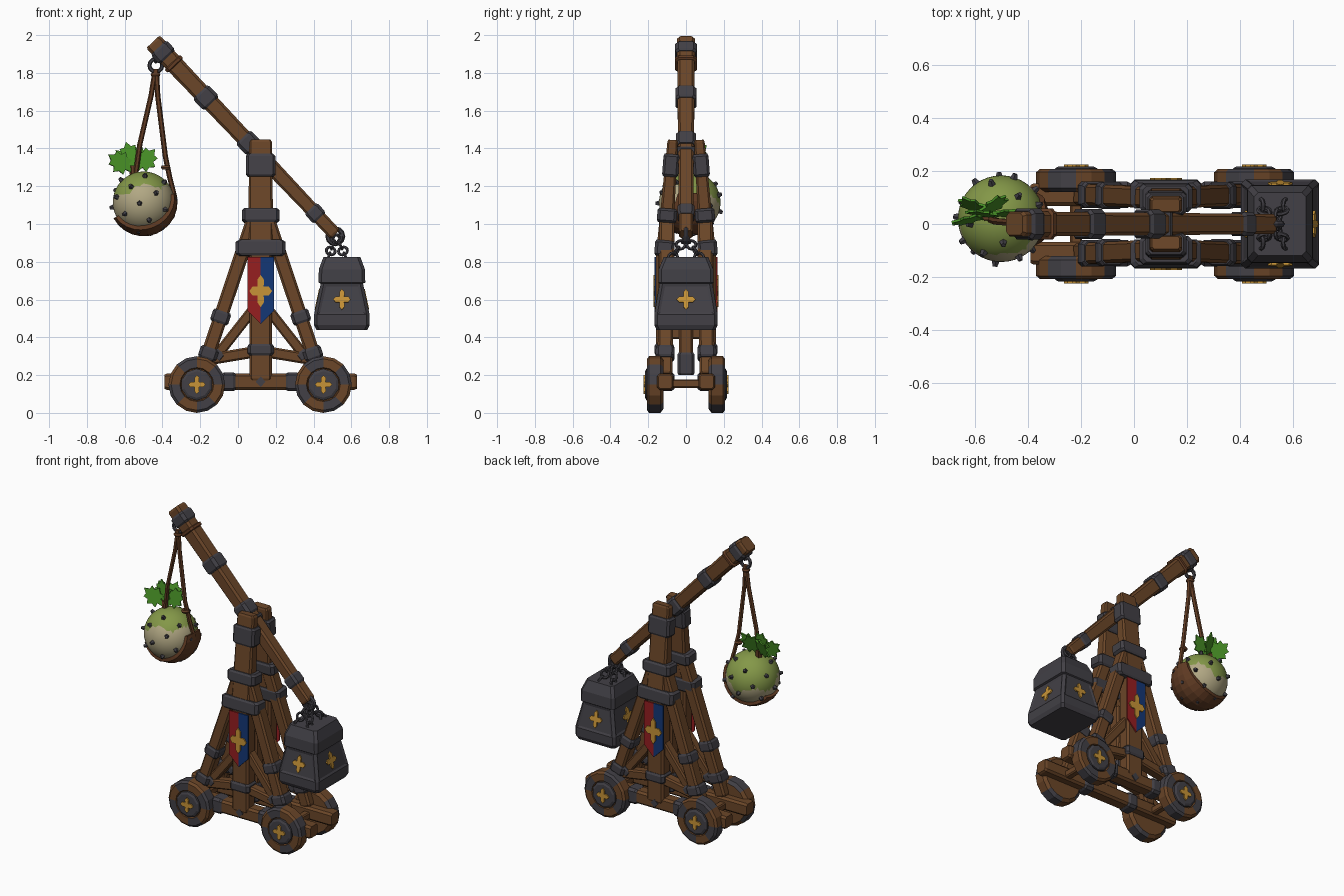
import bpy, bmesh, math, random
from mathutils import Vector as V

if "Cube" in bpy.data.objects:
    bpy.data.objects.remove(bpy.data.objects["Cube"])

random.seed(4)
X, Y, Z = V((1, 0, 0)), V((0, 1, 0)), V((0, 0, 1))


def material(name, r, g, b):
    m = bpy.data.materials.new(name)
    lin = [((c / 255 + 0.055) / 1.055) ** 2.4 for c in (r, g, b)]
    m.diffuse_color = (*lin, 1)
    m.use_nodes = True
    m.node_tree.nodes["Principled BSDF"].inputs["Base Color"].default_value = m.diffuse_color
    return m


WOOD = material("wood brown", 107, 70, 40)
IRON = material("dark iron", 66, 64, 70)
GOLD = material("gold", 200, 148, 55)
RED = material("banner red", 150, 30, 32)
BLUE = material("banner blue", 20, 55, 118)
LEAF = material("leaf green", 72, 145, 38)
SKIN = material("root green", 132, 152, 72)
PALE = material("root beige", 178, 168, 132)
ROPE = material("rope brown", 98, 60, 36)


def finish(bm, name, *mats):
    bmesh.ops.recalc_face_normals(bm, faces=bm.faces)
    me = bpy.data.meshes.new(name)
    bm.to_mesh(me)
    bm.free()
    for m in mats:
        me.materials.append(m)
    ob = bpy.data.objects.new(name, me)
    bpy.context.collection.objects.link(ob)
    return ob


def loft_bm(sections):
    bm = bmesh.new()
    rings = [[bm.verts.new(p) for p in s] for s in sections]
    n = len(rings[0])
    for a, b in zip(rings, rings[1:]):
        for i in range(n):
            bm.faces.new((a[i], a[(i + 1) % n], b[(i + 1) % n], b[i]))
    bm.faces.new(rings[0])
    bm.faces.new(rings[-1])
    return bm


def octagon(hw, hd, c):
    return [(hw, -hd + c), (hw, hd - c), (hw - c, hd), (c - hw, hd),
            (-hw, hd - c), (-hw, c - hd), (c - hw, -hd), (hw - c, -hd)]


def beam(name, p0, p1, w, d, mat=WOOD, w1=None, d1=None):
    """Chamfered beam; w lies in the xz plane, d lies along y."""
    p0, p1 = V(p0), V(p1)
    a = (p1 - p0).normalized()
    side = Z if abs(a.y) > 0.9 else Y
    v = (side - a * side.dot(a)).normalized()
    u = a.cross(v)
    w1, d1, L = w1 or w, d1 or d, (p1 - p0).length
    e = min(0.012, L * 0.2)
    secs = []
    for t, s in ((0, 0.86), (e / L, 1), (1 - e / L, 1), (1, 0.86)):
        hw, hd = (w + (w1 - w) * t) * s / 2, (d + (d1 - d) * t) * s / 2
        secs.append([p0.lerp(p1, t) + u * q + v * r for q, r in octagon(hw, hd, min(hw, hd) * 0.3)])
    return finish(loft_bm(secs), name, mat)


def band(name, p0, p1, t, length, w, d, mat=IRON):
    p0, p1 = V(p0), V(p1)
    a = (p1 - p0).normalized() * length / 2
    c = p0.lerp(p1, t)
    return beam(name, c - a, c + a, w, d, mat)


def plate(name, pts, o, u, v, mat, thick=0.008):
    u, v = V(u).normalized(), V(v).normalized()
    n = u.cross(v) * thick
    base = [V(o) + u * a + v * b for a, b in pts]
    return finish(loft_bm([base, [p + n for p in base]]), name, mat)


def emblem(name, o, u, v, sx, sy):
    arm = [(-.28, .72), (0, 1), (.28, .72), (.27, .27)]
    pts = []
    for k in range(4):
        for x, y in arm:
            for _ in range(k):
                x, y = y, -x
            pts.append((x * sx, y * sy))
    plate(name, pts, o, u, v, GOLD)


def tube(name, pts, r, mat):
    secs = [[V(p) + V((math.cos(k * math.pi / 3), math.sin(k * math.pi / 3), 0)) * r for k in range(6)] for p in pts]
    return finish(loft_bm(secs), name, mat)


def ring(name, loc, normal, R, r, mat=IRON, stretch=1):
    bpy.ops.mesh.primitive_torus_add(major_segments=12, minor_segments=6, major_radius=R, minor_radius=r, location=loc)
    ob = bpy.context.object
    ob.name = name
    ob.scale.x = stretch
    ob.rotation_euler = V(normal).to_track_quat('Z', 'X').to_euler()
    ob.data.materials.append(mat)
    return ob


def wheel(name, x, s):
    c = V((x, s * 0.165, 0.15))
    def circle(r, y, n):
        return [c + V((r * math.sin(2 * math.pi * k / n), s * y, r * math.cos(2 * math.pi * k / n))) for k in range(n)]
    prof = [(.03, -.045), (.13, -.045), (.15, -.03), (.15, .03), (.136, .042), (.09, .042), (.085, .03)]
    bm = loft_bm([circle(r, y, 16) for r, y in prof])
    for f in bm.faces:                      # iron plates alternate with wood round the rim
        q = f.calc_center_median() - c
        k = int((math.atan2(q.x, q.z) % (2 * math.pi)) / (math.pi / 8))
        f.material_index = 1 if (k // 2) % 2 and math.hypot(q.x, q.z) > 0.1 else 0
    finish(bm, name, WOOD, IRON)
    finish(loft_bm([circle(r, y, 10) for r, y in ((.084, .02), (.084, .044), (.07, .051))]), name + "_hub", IRON)
    emblem(name + "_emblem", c + Y * s * 0.051, X * -s, Z, .046, .05)


# Frame, wheels and banners, front and back
CX = 0.12
for s, tag in ((-1, "front"), (1, "back")):
    yb = s * 0.11
    a, b = (-0.39, yb, 0.165), (0.63, yb, 0.165)
    beam(tag + "_base_beam", a, b, 0.085, 0.085)
    for t in (0.335, 0.665):
        band(tag + "_base_band", a, b, t, 0.07, 0.1, 0.1)
    plate(tag + "_base_bolt", [(0, .028), (.026, 0), (0, -.028), (-.026, 0)], (CX, s * 0.151, 0.165), X * -s, Z, IRON)
    beam(tag + "_lower_post", (CX, s * .115, .17), (CX, s * .115, .9), .12, .085)
    u0, u1 = (CX, s * .115, .85), (CX, s * .07, 1.445)
    beam(tag + "_upper_post", u0, u1, .135, .085, WOOD, .12, .055)
    for z, h, w, d in ((.872, .085, .265, .105), (1.045, .075, .2, .105), (1.31, .12, .155, .085)):
        band(tag + "_tower_band", u0, u1, (z - .85) / .595, h, w, d)
    band(tag + "_post_foot_band", (CX, s * .115, 0), (CX, s * .115, 1), .335, .06, .14, .105)
    for m, side in ((-1, "left"), (1, "right")):
        q = lambda dx, y, z: (CX + m * dx, s * y, z)
        l0, l1 = q(.315, .112, .2), q(.04, .1, 1.02)
        beam(f"{tag}_{side}_leg", l0, l1, .075, .08)
        band(f"{tag}_{side}_leg_low_band", l0, l1, .14, .065, .1, .1)
        band(f"{tag}_{side}_leg_mid_band", l0, l1, .375, .065, .1, .1)
        b0, b1 = q(.25, .105, .28), q(.03, .105, .56)
        beam(f"{tag}_{side}_inner_brace", b0, b1, .055, .06)
        band(f"{tag}_{side}_brace_band", b0, b1, .1, .05, .075, .08)
        beam(f"{tag}_{side}_tie_beam", q(.26, .11, .285), q(0, .11, .328), .06, .065)
        wheel(f"{tag}_{side}_wheel", CX + m * .335 - .003, s)
    # Two-colour pointed banner
    o = (CX, s * .158, .64)
    plate(tag + "_banner_red", [(-.07, .185), (0, .185), (0, -.17), (-.07, -.1)], o, X * -s, Z, RED)
    plate(tag + "_banner_blue", [(0, .185), (.07, .185), (.07, -.1), (0, -.17)], o, X * -s, Z, BLUE)
    emblem(tag + "_banner_emblem", (CX, s * .165, .645), X * -s, Z, .06, .085)

# Cross members
for x in (-0.218, 0.452):
    beam("axle", (x, -.17, .155), (x, .17, .155), .045, .045)
beam("post_tie", (CX, -.1, .42), (CX, .1, .42), .06, .06)
beam("centre_post", (CX, 0, .24), (CX, 0, .7), .08, .075)
band("centre_post_foot", (CX, 0, .2), (CX, 0, .7), .12, .12, .1, .09)
beam("arm_pivot", (CX, -.085, 1.385), (CX, .085, 1.385), .05, .05, IRON)

# Throwing arm with iron bands
A0, A1 = (-.45, 0, 1.965), (.515, 0, .945)
beam("throwing_arm", A0, A1, .1, .095, WOOD, .07, .075)
for t, L, w in ((.055, .07, .115), (.29, .085, .112), (.525, .085, .108), (.89, .07, .09)):
    band("arm_band", A0, A1, t, L, w, w)
band("arm_rope_wrap", A0, A1, .115, .025, .115, .115, ROPE)

# Counterweight: flared iron chest with lid
prof = [(.44, .135, .155), (.465, .147, .168), (.52, .147, .168), (.685, .112, .14),
        (.69, .124, .147), (.76, .122, .145), (.825, .098, .118)]
bm = loft_bm([[V((.55 + x, y, z)) for x, y in octagon(hx, hy, .016)] for z, hx, hy in prof])
bm.normal_update()
panels = [f for f in bm.faces if .59 < f.calc_center_median().z < .62 and f.calc_area() > .02]
bmesh.ops.recalc_face_normals(bm, faces=bm.faces)
bmesh.ops.inset_individual(bm, faces=panels, thickness=.02, depth=-.006)
finish(bm, "counterweight", IRON)
for s in (-1, 1):
    emblem("weight_emblem", (.55, s * .149, .6), X * -s, (0, -s * .028, .165), .046, .056)
    emblem("weight_side_emblem", (.55 + s * .125, 0, .6), Y * s, (-s * .035, 0, .165), .05, .056)

# Chains from arm end to lid
ring("arm_end_ring", (.515, 0, .935), Y, .04, .013)
for sx in (-1, 1):
    for sy in (-1, 1):
        p0, p1 = V((.52, 0, .935)), V((.525 + sx * .05, sy * .075, .815))
        d = (p1 - p0).normalized()
        e1 = d.cross(Y).normalized()
        e2 = d.cross(e1)
        for k in range(4):
            ring("chain_link", p0.lerp(p1, (k + .4) / 3.7), e1 if k % 2 else e2, .024, .008)

# Sling ring and ropes
ring("sling_ring", (-.435, 0, 1.84), Y, .034, .011)
ring("sling_eye", (-.435, 0, 1.885), X, .026, .01)
tube("sling_rope_left", [(-.437, 0, 1.82), (-.46, .005, 1.68), (-.52, .01, 1.42), (-.545, .02, 1.24)], .014, ROPE)
tube("sling_rope_right", [(-.433, 0, 1.82), (-.425, 0, 1.68), (-.385, 0, 1.36), (-.36, .01, 1.24), (-.335, .02, 1.14)], .014, ROPE)
for p in ((-.437, 0, 1.79), (-.383, 0, 1.3)):
    ring("rope_knot", p, Z, .014, .012, ROPE)

# Root vegetable ball, green above and beige below
C = V((-.5, .02, 1.115))
bm = bmesh.new()
bmesh.ops.create_icosphere(bm, subdivisions=4, radius=.163)
for f in bm.faces:
    q = f.calc_center_median()
    f.material_index = int(q.z + .35 * q.y - .2 * q.x + .02 * math.sin(5 * math.atan2(q.y, q.x)) < .035)
    f.smooth = True
bmesh.ops.translate(bm, verts=bm.verts, vec=C)
finish(bm, "root_ball", SKIN, PALE)

# Iron studs spread over the ball
for k in range(30):
    z = 1 - (2 * k + 1) / 30
    r, a = math.sqrt(1 - z * z), k * 2.39996
    n = V((r * math.cos(a), r * math.sin(a), z))
    if z < .9:
        bpy.ops.mesh.primitive_cone_add(vertices=5, radius1=.018, radius2=.009, depth=.03, location=C + n * .167)
        ob = bpy.context.object
        ob.name = "stud"
        ob.rotation_euler = n.to_track_quat('Z', 'Y').to_euler()
        ob.data.materials.append(IRON)

# Leather pouch: a curved strap under the ball
secs = []
for k in range(13):
    a = math.radians(-152 + k * 14)
    hw = .11 * (0.45 + .55 * math.sin(math.pi * (k + 1) / 14))
    edge = [(y * hw, .18) for y in (-1, -.5, 0, .5, 1)] + [(y * hw, .158) for y in (1, .5, 0, -.5, -1)]
    secs.append([C + V((math.cos(a) * math.sqrt(R * R - y * y), y, math.sin(a) * math.sqrt(R * R - y * y))) for y, R in edge])
finish(loft_bm(secs), "sling_pouch", ROPE)

# Stem and jagged leaves
root = V((-.55, .03, 1.25))
tube("stem", [root, root + V((-.005, .005, .06))], .022, ROPE)
half = [(.012, 0), (.02, .05), (.055, .045), (.05, .075), (.075, .1), (.045, .115), (.05, .145), (.022, .145)]
leaf = half + [(0, .175)] + [(-x, y) for x, y in reversed(half)]
for d, n in (((-.75, -.1, .5), (.1, -1, .3)), ((-.25, .15, .95), (-.1, -1, .1)), ((.6, .15, .65), (.2, -1, .3)),
             ((-.5, .4, .6), (-.6, -.4, .7)), ((.2, .45, .8), (.5, -.8, .4))):
    v = V(d).normalized()
    u = v.cross(V(n)).normalized()
    plate("leaf", [(a * .85, b * .95) for a, b in leaf], root + Z * .025, u, v, LEAF, .009)
